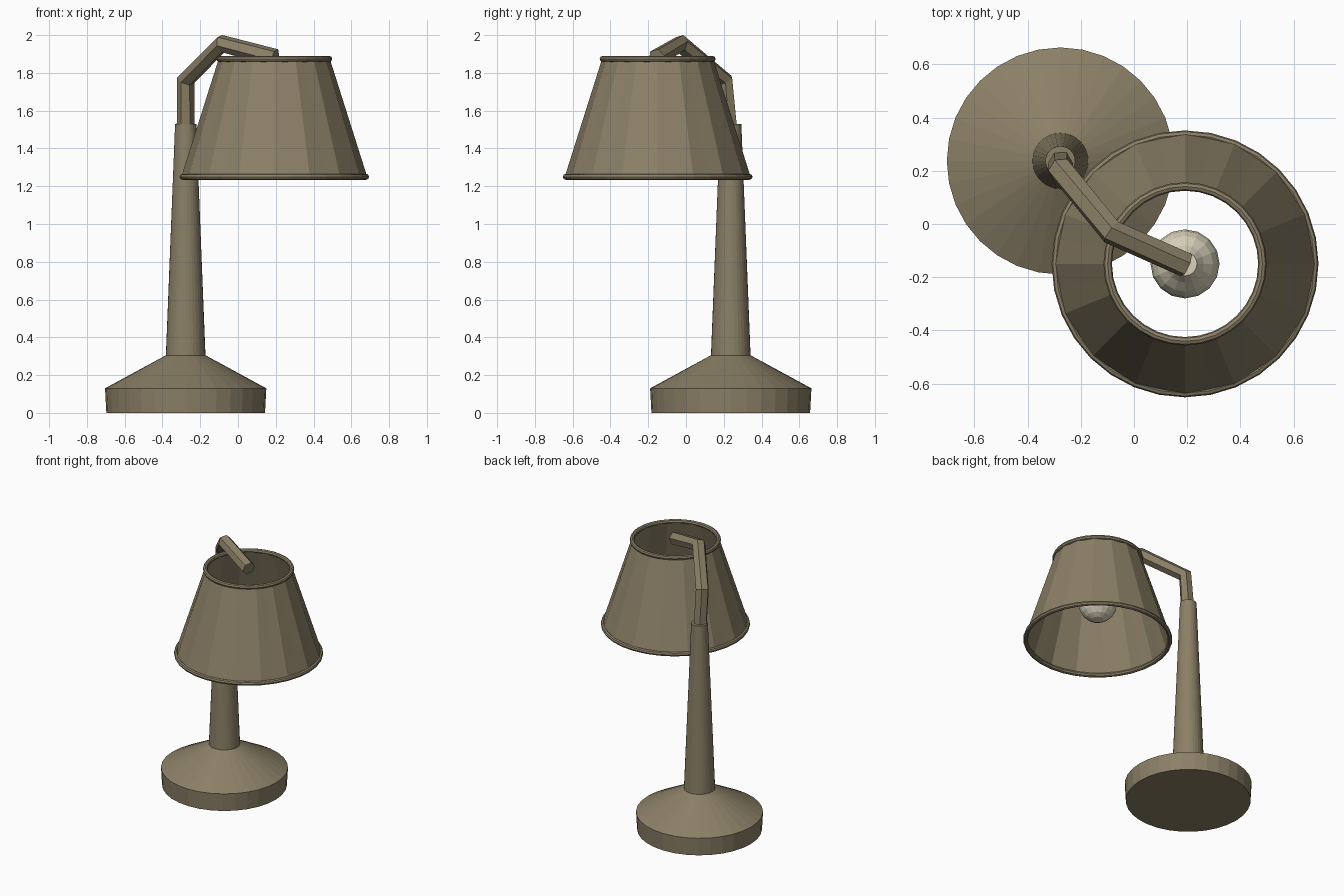
import bpy
import bmesh
from math import sin, cos, pi

cube = bpy.data.objects.get("Cube")
if cube:
    bpy.data.objects.remove(cube, do_unlink=True)


def material(name, colour):
    mat = bpy.data.materials.new(name)
    mat.use_nodes = True
    mat.diffuse_color = (*colour, 1)
    mat.node_tree.nodes["Principled BSDF"].inputs["Base Color"].default_value = (*colour, 1)
    return mat


brass = material("dull bronze", (0.26, 0.215, 0.135))
glass = material("pale cream", (0.70, 0.65, 0.50))

STAND = (-0.277, 0.237)
SHADE = (0.192, -0.15)


def lathe(name, centre, profile, mat, sides=32, capped=True, pleat=0.0):
    """Spin (radius, height) pairs around an upright axis; pleat alternates the radius."""
    bm = bmesh.new()
    rings = []
    for radius, z in profile:
        ring = []
        for i in range(sides):
            a = 2 * pi * i / sides
            r = radius + pleat * (-1) ** i
            ring.append(bm.verts.new((r * cos(a), r * sin(a), z)))
        rings.append(ring)
    for low, high in zip(rings, rings[1:]):
        for i in range(sides):
            j = (i + 1) % sides
            bm.faces.new((low[i], low[j], high[j], high[i]))
    if capped:
        bm.faces.new(rings[0][::-1])
        bm.faces.new(rings[-1])
    mesh = bpy.data.meshes.new(name)
    bm.to_mesh(mesh)
    bm.free()
    mesh.materials.append(mat)
    obj = bpy.data.objects.new(name, mesh)
    obj.location = (*centre, 0)
    bpy.context.collection.objects.link(obj)
    return obj


# Weighted foot and tapering stem
lathe("base", STAND, [(0.42, 0), (0.427, 0.13), (0.105, 0.305)], brass)
lathe("stem", STAND, [(0.105, 0.30), (0.056, 1.53)], brass)

# Bent six-sided arm
curve = bpy.data.curves.new("arm", "CURVE")
curve.dimensions = "3D"
curve.bevel_depth = 0.048
curve.bevel_resolution = 1
curve.use_fill_caps = True
path = [(*STAND, 1.42), (-0.277, 0.205, 1.76), (-0.085, -0.03, 1.955), (0.197, -0.155, 1.88)]
spline = curve.splines.new("POLY")
spline.points.add(len(path) - 1)
for point, co in zip(spline.points, path):
    point.co = (*co, 1)
curve.materials.append(brass)
arm = bpy.data.objects.new("arm", curve)
bpy.context.collection.objects.link(arm)
bpy.context.view_layer.objects.active = arm
arm.select_set(True)
bpy.ops.object.convert(target="MESH")
bpy.context.object.data.polygons.foreach_set(
    "use_smooth", [False] * len(bpy.context.object.data.polygons))

# Open pleated shade with a thin wall
shade = lathe("shade", SHADE, [(0.488, 1.25), (0.29, 1.875)], brass, capped=False, pleat=0.004)
wall = shade.modifiers.new("wall", "SOLIDIFY")
wall.thickness = 0.006

# Rolled rims
for name, radius, z in (("lower_rim", 0.486, 1.25), ("upper_rim", 0.291, 1.874)):
    bpy.ops.mesh.primitive_torus_add(major_radius=radius, minor_radius=0.016, major_segments=32,
                                     minor_segments=8, location=(*SHADE, z))
    rim = bpy.context.object
    rim.name = name
    rim.data.materials.append(brass)

# Faceted bulb with a short neck
bulb = [(0.13 * sin(pi * k / 10), 1.525 - 0.13 * cos(pi * k / 10)) for k in range(1, 8)]
lathe("bulb", SHADE, bulb + [(0.07, 1.64), (0.045, 1.68)], glass, sides=16)
